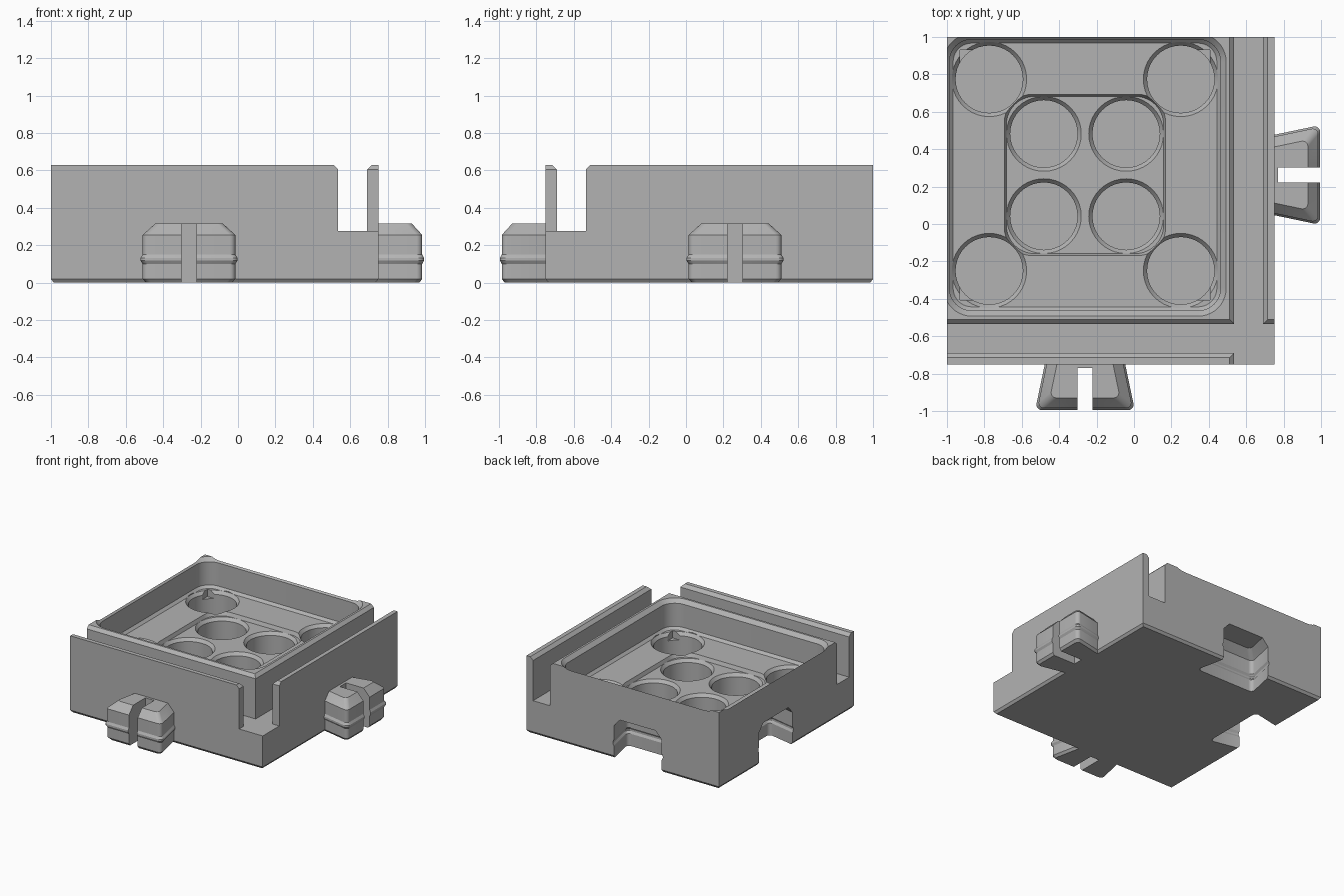
import bpy, bmesh, math

if "Cube" in bpy.data.objects:
    bpy.data.objects.remove(bpy.data.objects["Cube"], do_unlink=True)

grey = bpy.data.materials.new("plain grey")
grey.use_nodes = True
COL = (0.45, 0.45, 0.45, 1)
grey.diffuse_color = COL
grey.node_tree.nodes["Principled BSDF"].inputs["Base Color"].default_value = COL

C = 0.262        # offset of the tray centre: x = -C, y = C
EDGE = 0.75      # outer face of the two walled sides
BACK = 1.0       # outer face of the two plain sides


def same(p):
    return p


def flip(p):
    """Swap the front side with the right side."""
    return (-p[1], -p[0], p[2])


def loft(name, rings, place=same):
    """Closed solid through equal-length rings of points."""
    bm = bmesh.new()
    loops = [[bm.verts.new(place(p)) for p in ring] for ring in rings]
    n = len(loops[0])
    for a, b in zip(loops, loops[1:]):
        for i in range(n):
            j = (i + 1) % n
            bm.faces.new((a[i], a[j], b[j], b[i]))
    bm.faces.new(loops[0])
    bm.faces.new(loops[-1])
    bmesh.ops.remove_doubles(bm, verts=bm.verts, dist=1e-5)
    bmesh.ops.recalc_face_normals(bm, faces=bm.faces)
    mesh = bpy.data.meshes.new(name)
    bm.to_mesh(mesh)
    bm.free()
    mesh.materials.append(grey)
    ob = bpy.data.objects.new(name, mesh)
    bpy.context.collection.objects.link(ob)
    return ob


def box(name, x0, x1, y0, y1, z0, z1, place=same):
    return loft(name, [[(x0, y0, z), (x1, y0, z), (x1, y1, z), (x0, y1, z)]
                       for z in (z0, z1)], place)


def round_ring(cx, cy, half, r, z, seg=10):
    """Rounded square; a circle when r equals half."""
    pts = []
    for k, (sx, sy) in enumerate(((1, 1), (-1, 1), (-1, -1), (1, -1))):
        for i in range(seg + 1):
            a = (k + i / seg) * math.pi / 2
            pts.append((cx + sx * (half - r) + r * math.cos(a),
                        cy + sy * (half - r) + r * math.sin(a), z))
    return pts


def cut(ob, cutter):
    m = ob.modifiers.new("cut", 'BOOLEAN')
    m.operation, m.solver, m.object = 'DIFFERENCE', 'EXACT', cutter
    bpy.context.view_layer.objects.active = ob
    bpy.ops.object.modifier_apply(modifier=m.name)
    bpy.data.objects.remove(cutter, do_unlink=True)


def dovetail_ring(z, grow, shift=0.0, start=0.72):
    """Dovetail outline that widens towards its rounded outer end."""
    end, r = 0.985 + grow, 0.03

    def half(u):
        return 0.205 + 0.21 * (u - EDGE) + grow
    side = [(start, half(start))]
    for i in range(6):
        a = i / 5 * math.pi / 2
        side.append((end - r + r * math.sin(a), half(end - r) - r + r * math.cos(a)))
    outline = side + [(u, -v) for u, v in reversed(side)]
    return [(u + shift, v + C, z) for u, v in outline]


# Body block with a small bottom chamfer
body = loft("tray_body", [
    [(-BACK + i, -EDGE + i, z), (EDGE - i, -EDGE + i, z),
     (EDGE - i, BACK - i, z), (-BACK + i, BACK - i, z)]
    for z, i in ((0, 0.015), (0.02, 0), (0.63, 0))])

# Channels behind the two outer walls, chamfered at the top
channel = [(-0.69, 0.275), (-0.535, 0.275), (-0.535, 0.605), (-0.49, 0.65),
           (-0.735, 0.65), (-0.69, 0.605)]
for place in (same, flip):
    cut(body, loft("channel_cutter",
                   [[(x, y, z) for y, z in channel] for x in (-1.1, 1.1)], place))
cut(body, box("corner_cutter", 0.6, 0.9, -0.9, -0.6, 0.275, 0.8))

# Tray cavity, then the shallow recess in its floor
FLOOR, RECESS, HOLE = 0.39, 0.36, 0.15
cut(body, loft("cavity_cutter", [
    round_ring(-C, C, h, r, z) for z, h, r in
    ((FLOOR, 0.705, 0.1), (FLOOR + 0.02, 0.725, 0.12),
     (0.60, 0.725, 0.12), (0.65, 0.775, 0.17))]))
cut(body, loft("recess_cutter", [
    round_ring(-C, C, h, 0.15, z) for z, h in
    ((RECESS, 0.42), (FLOOR + 0.01, 0.435))]))

# Round wells: four in the recess, four in the tray corners
for sx in (-1, 1):
    for sy in (-1, 1):
        for offset, top in ((0.22, RECESS), (0.512, FLOOR)):
            x, y = -C + sx * offset, C + sy * offset
            cut(body, loft("well_cutter", [
                round_ring(x, y, r, r, z) for z, r in
                ((HOLE, 0.18), (top - 0.025, 0.18),
                 (top, 0.2), (top + 0.015, 0.2))]))
        # Square pry notch beside each corner well
        xs = sorted((-C + sx * 0.56, -C + sx * 0.668))
        ys = sorted((C + sy * 0.56, C + sy * 0.668))
        cut(body, box("notch_cutter", *xs, *ys, FLOOR - 0.06, FLOOR + 0.03))

# Dovetail levels: height and growth, with a snap ridge low down
levels = [(0, -0.015), (0.02, 0), (0.1, 0), (0.118, 0.01), (0.132, 0.01),
          (0.15, 0), (0.255, 0), (0.315, -0.055)]

# Sockets in the left and back sides
socket_levels = [(-0.02, 0)] + levels[2:]
for place in (same, flip):
    cut(body, loft("socket_cutter", [
        dovetail_ring(z + (0.012 if z > 0.2 else 0), g + 0.012, -1.75)
        for z, g in socket_levels], place))

# Split connector tabs on the right and front sides
parts = [body]
for name, place in (("right_tab", same), ("front_tab", flip)):
    tab = loft(name, [dovetail_ring(z, g) for z, g in levels], place)
    cut(tab, box("slot_cutter", 0.77, 1.2, C - 0.04, C + 0.04, -0.1, 0.5, place))
    parts.append(tab)

# Smooth the round surfaces, keep the edges sharp
for ob in parts:
    bpy.ops.object.select_all(action='DESELECT')
    ob.select_set(True)
    bpy.context.view_layer.objects.active = ob
    bpy.ops.object.shade_smooth_by_angle(angle=math.radians(25))
